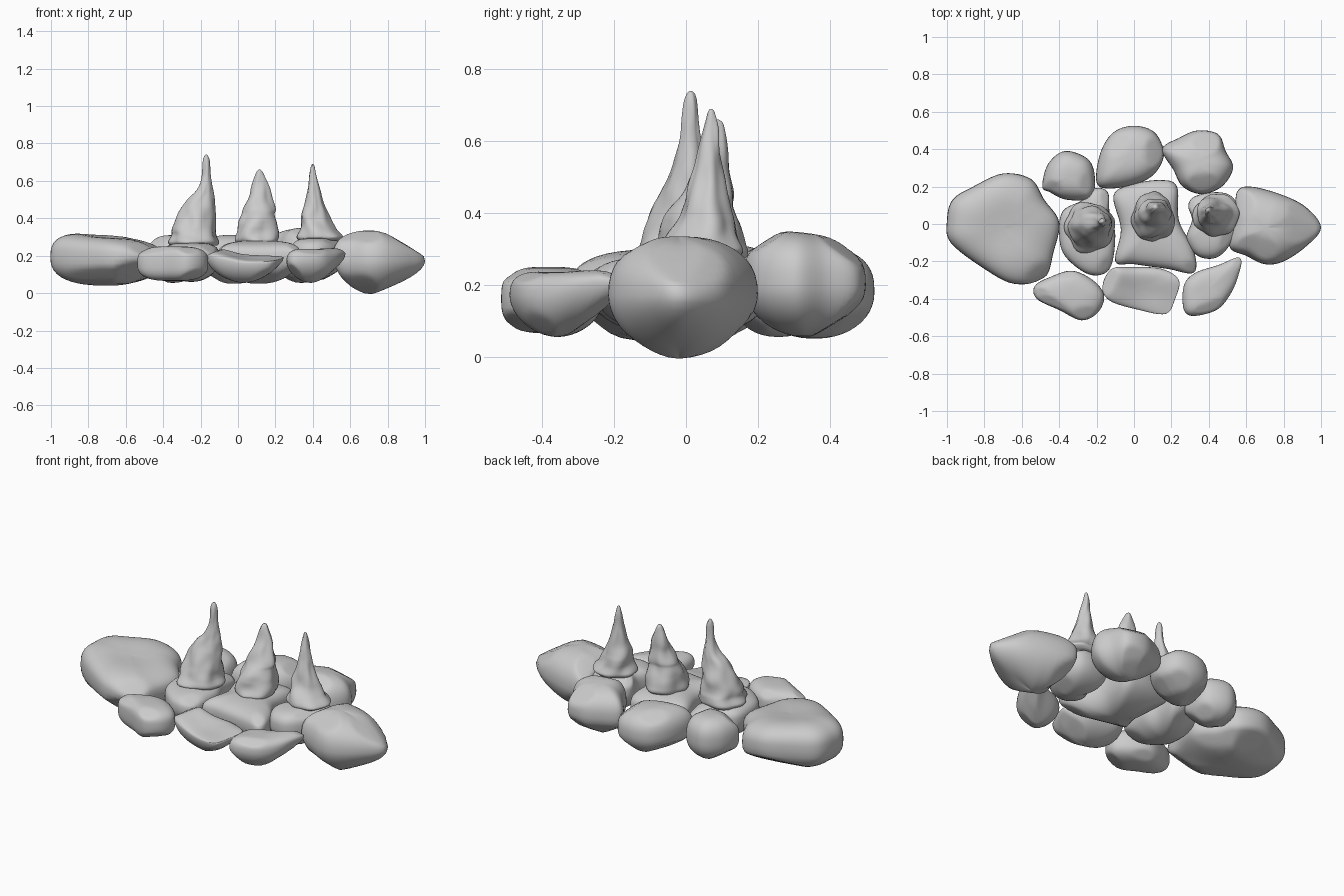
import bpy, bmesh, math, random
from mathutils import Vector, noise

if "Cube" in bpy.data.objects:
    bpy.data.objects.remove(bpy.data.objects["Cube"])

random.seed(4)


def spline(pts, n, closed):
    """Smooth curve through tuples of any length."""
    out, m = [], len(pts)
    for i in range(m if closed else m - 1):
        ix = [i - 1, i, i + 1, i + 2]
        ix = [k % m if closed else min(max(k, 0), m - 1) for k in ix]
        a, b, c, d = (pts[k] for k in ix)
        for j in range(n):
            t = j / n
            out.append(tuple(0.5 * (2 * q + (r - p) * t + (2 * p - 5 * q + 4 * r - s) * t * t
                                    + (3 * q - p - 3 * r + s) * t ** 3)
                             for p, q, r, s in zip(a, b, c, d)))
    if not closed:
        out.append(tuple(pts[-1]))
    return out


def skin(name, rings):
    """Skin a stack of rings, closing both ends."""
    bm = bmesh.new()
    loops = [[bm.verts.new(p) for p in r] for r in rings]
    n = len(loops[0])
    for lo, hi in zip(loops, loops[1:]):
        for i in range(n):
            j = (i + 1) % n
            bm.faces.new((lo[i], lo[j], hi[j], hi[i]))
    for lp in (loops[0], loops[-1]):
        c = bm.verts.new(sum((v.co for v in lp), Vector()) / n)
        for i in range(n):
            bm.faces.new((lp[i], lp[(i + 1) % n], c))
    bmesh.ops.recalc_face_normals(bm, faces=bm.faces)
    me = bpy.data.meshes.new(name)
    bm.to_mesh(me)
    bm.free()
    for f in me.polygons:
        f.use_smooth = True
    ob = bpy.data.objects.new(name, me)
    bpy.context.collection.objects.link(ob)
    return ob


def rock(name, outline, z0, z1, rim, tilt=(0, 0), power=0.75, under=1.0, tip=None, dent=0, cuts=8):
    """Boulder from its plan outline (x, y, rim height, extra taper), with chipped planes."""
    pts = [tuple(p) + (rim, 0)[len(p) - 2:] for p in outline]
    edge = spline(pts, 6, True)
    cx = (min(p[0] for p in edge) + max(p[0] for p in edge)) / 2
    cy = (min(p[1] for p in edge) + max(p[1] for p in edge)) / 2
    if tip:
        cx, cy = tip
    rings = []
    for k in range(-11, 12):
        t = k / 11.4 * math.pi / 2
        ring = []
        for x, y, z, taper in edge:
            p = (power if k >= 0 else under) + max(taper, 0)
            s, h = math.cos(t) ** p, abs(math.sin(t)) ** (power if k >= 0 else under)
            px, py = cx + (x - cx) * s, cy + (y - cy) * s
            if k >= 0:
                top = z1 + tilt[0] * (px - cx) + tilt[1] * (py - cy)
                top -= dent * math.exp(-((px - cx) ** 2 + (py - cy) ** 2) / 0.02)
            else:
                top = z0
            ring.append(Vector((px, py, z + (top - z) * h)))
        rings.append(ring)
    for _ in range(cuts):
        a = random.uniform(0, 2 * math.pi)
        nz = random.choice((-1, 1)) * random.uniform(1.0, 1.9)
        nv = Vector((math.cos(a), math.sin(a), nz)).normalized()
        far = max(p.dot(nv) for r in rings for p in r)
        mid = Vector((cx, cy, rim)).dot(nv)
        lim = mid + (far - mid) * random.uniform(0.88, 0.95)
        for r in rings:
            for p in r:
                over = p.dot(nv) - lim
                if over > 0:
                    p -= nv * over * 0.85
    return skin(name, rings)


def spire(name, prof, seed):
    """Lumpy pointed cone: rows of z, centre x, centre y, radius x, radius y."""
    rings = []
    for z, cx, cy, rx, ry in spline(prof, 8, False):
        ring = []
        for i in range(40):
            a = 2 * math.pi * i / 40
            d = Vector((math.cos(a), math.sin(a), 0))
            f = 1 + 0.2 * noise.noise(d * 1.4 + Vector((seed, 0.3, z * 11)))
            ring.append((cx + d.x * rx * f, cy + d.y * ry * f, z))
        rings.append(ring)
    return skin(name, rings)


# Large end boulders
rock("left_boulder", [(-1, .02), (-.97, .13), (-.86, .2), (-.7, .27), (-.55, .24, .17), (-.48, .13, .17),
     (-.4, .01, .18, .3), (-.43, -.15, .18, .2), (-.48, -.29, .17), (-.64, -.32), (-.8, -.24), (-.98, -.1)],
     .04, .315, .19, tilt=(-.08, .05), power=.68, under=.8, dent=.02)
rock("right_boulder", [(.51, -.12, .2), (.54, .04, .21), (.55, .17, .2), (.62, .2), (.78, .16),
     (.92, .09, .17, .4), (1, -.02, .17, .9), (.92, -.12, .17, .4), (.8, -.2), (.7, -.215), (.6, -.17)],
     -.005, .335, .17, tip=(.71, -.02), power=.85, under=1.1, cuts=6)

# Back row
rock("back_rock_left", [(-.49, .2), (-.46, .32), (-.37, .39), (-.25, .35), (-.21, .26),
     (-.23, .14), (-.36, .13), (-.45, .17)], .055, .31, .18, under=.9, cuts=6)
rock("back_rock_middle", [(-.2, .22), (-.18, .38), (-.11, .49), (0, .525), (.11, .49), (.16, .38),
     (.12, .28), (.03, .22), (-.12, .19)], .05, .31, .18, tilt=(0, -.05), under=.95)
rock("back_rock_right", [(.15, .4), (.24, .46), (.34, .5), (.45, .48), (.49, .39), (.53, .3),
     (.47, .2), (.36, .16), (.26, .2), (.21, .29)], .055, .345, .2, tilt=(0, -.12), under=1.05, cuts=6)

# Front row
rock("front_rock_left", [(-.53, -.33), (-.44, -.28), (-.33, -.25), (-.22, -.3), (-.16, -.38),
     (-.19, -.47), (-.28, -.515), (-.4, -.46), (-.52, -.4)], .065, .25, .16, power=.62, under=.7, cuts=6)
rock("front_rock_middle", [(-.17, -.33, .2), (-.12, -.24, .21), (0, -.23), (.15, -.24), (.24, -.3, .19, .2),
     (.22, -.4, .18, .2), (.17, -.48, .17), (.03, -.46), (-.13, -.41, .19)],
     .055, .22, .16, tilt=(-.12, .2), under=1.1, dent=.03, cuts=5)
rock("front_rock_right", [(.26, -.42), (.27, -.32), (.33, -.26), (.45, -.22, .19, .4), (.57, -.18, .215, .9),
     (.55, -.3, .2, .4), (.5, -.4), (.44, -.46), (.34, -.49), (.28, -.48)],
     .055, .255, .17, tip=(.39, -.36), under=1.1, dent=.02, cuts=5)

# Middle slabs under the spires
rock("middle_slab_left", [(-.4, -.05), (-.38, .07), (-.27, .13), (-.21, .19), (-.14, .17), (-.13, .05),
     (-.1, -.06), (-.13, -.24), (-.24, -.27), (-.37, -.17)], .06, .27, .19, power=.62, under=.95, cuts=5)
rock("middle_slab_centre", [(-.11, .15), (-.02, .21), (.14, .235), (.23, .2), (.24, .02), (.32, -.14, .2),
     (.32, -.26, .2), (.18, -.24), (0, -.215), (-.1, -.2), (-.07, -.03)],
     .05, .28, .19, power=.66, under=.95, cuts=5)
rock("middle_slab_right", [(.29, .1), (.33, .15), (.45, .17), (.53, .14), (.57, .04), (.52, -.1),
     (.44, -.18), (.34, -.17), (.28, -.08), (.31, .02)], .07, .295, .2, power=.62, under=.95, cuts=5)

# Spires
spire("spire_left", [(.255, -.24, -.015, .12, .12), (.275, -.24, -.015, .135, .135),
      (.31, -.235, -.01, .122, .125), (.35, -.235, -.01, .117, .108), (.43, -.215, 0, .1, .083),
      (.5, -.2, .005, .07, .06), (.55, -.18, .01, .042, .043), (.62, -.17, .012, .024, .028),
      (.7, -.17, .012, .019, .02), (.73, -.17, .013, .011, .012), (.74, -.17, .013, .003, .003)], 1)
spire("spire_centre", [(.265, .1, .035, .1, .115), (.285, .1, .035, .112, .135),
      (.32, .1, .035, .112, .125), (.37, .1, .04, .102, .105), (.42, .105, .05, .086, .08),
      (.45, .11, .06, .086, .07), (.51, .115, .07, .062, .052),
      (.56, .115, .08, .05, .038), (.62, .115, .085, .028, .024), (.65, .115, .088, .015, .014),
      (.66, .115, .088, .004, .004)], 5)
spire("spire_right", [(.28, .435, .05, .105, .1), (.3, .44, .05, .125, .115),
      (.34, .425, .05, .098, .1), (.38, .415, .055, .082, .08), (.42, .41, .055, .07, .065),
      (.5, .407, .06, .045, .045), (.57, .403, .065, .029, .032), (.64, .4, .07, .018, .02),
      (.68, .4, .07, .009, .01), (.69, .4, .07, .003, .003)], 9)
